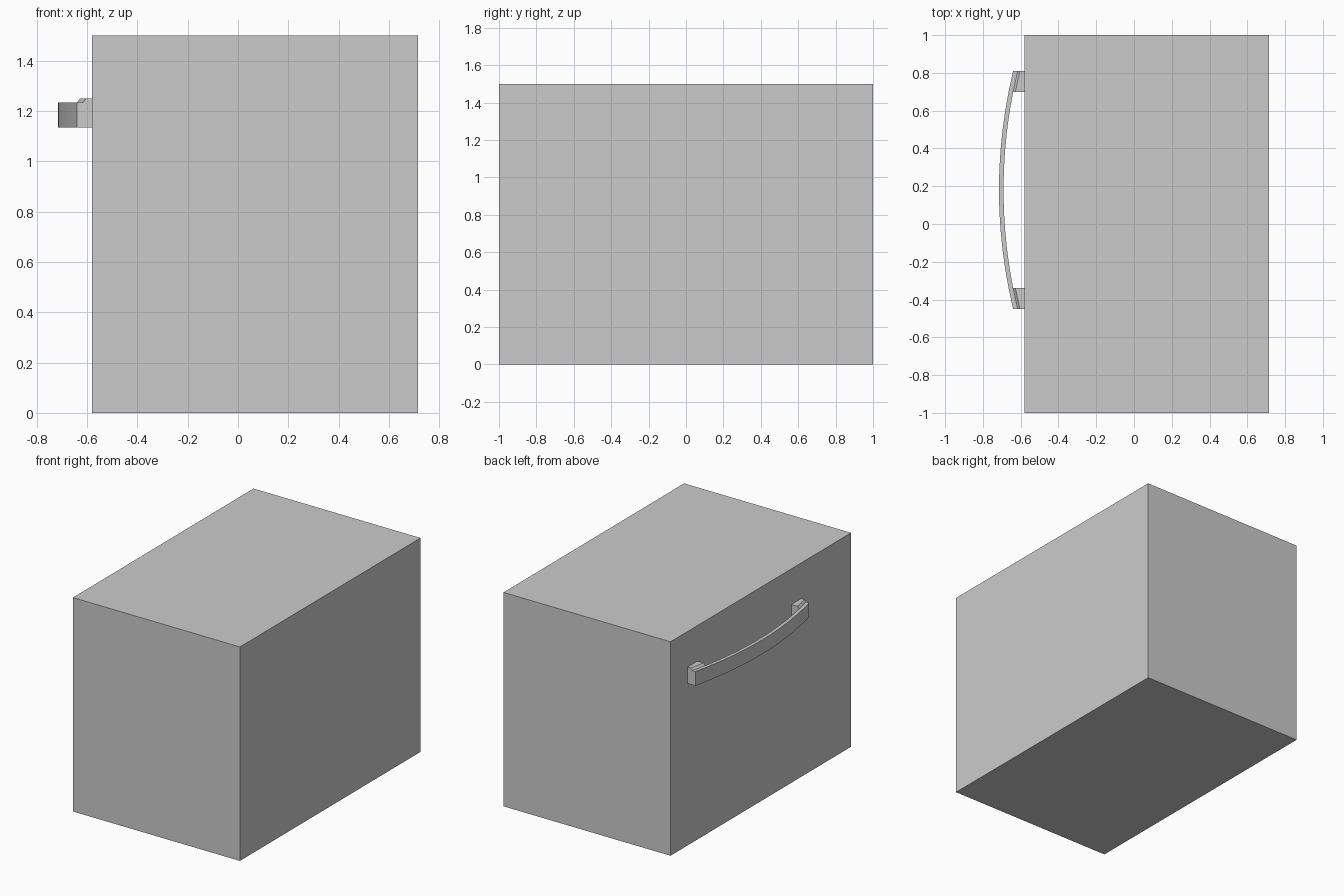
import bpy
import bmesh

cube = bpy.data.objects.get("Cube")
if cube:
    bpy.data.objects.remove(cube, do_unlink=True)

grey = bpy.data.materials.new("light_grey")
grey.use_nodes = True
colour = (0.6, 0.6, 0.6, 1)
grey.diffuse_color = colour
grey.node_tree.nodes["Principled BSDF"].inputs["Base Color"].default_value = colour


def loft(name, sections):
    """Join equal-sized point loops into a closed solid."""
    bm = bmesh.new()
    loops = [[bm.verts.new(p) for p in loop] for loop in sections]
    for a, b in zip(loops, loops[1:]):
        for i in range(len(a)):
            j = (i + 1) % len(a)
            bm.faces.new((a[i], a[j], b[j], b[i]))
    bm.faces.new(loops[0])
    bm.faces.new(loops[-1])
    bmesh.ops.recalc_face_normals(bm, faces=bm.faces)
    mesh = bpy.data.meshes.new(name)
    bm.to_mesh(mesh)
    bm.free()
    mesh.materials.append(grey)
    obj = bpy.data.objects.new(name, mesh)
    bpy.context.collection.objects.link(obj)
    return obj


def rectangle(x0, x1, y, z0, z1):
    return [(x0, y, z0), (x1, y, z0), (x1, y, z1), (x0, y, z1)]


# Plain box body
LEFT, RIGHT, HEIGHT = -0.58, 0.715, 1.5
loft("drawer_body", [rectangle(LEFT, RIGHT, y, 0, HEIGHT) for y in (-1, 1)])

# Bowed pull bar
MID, HALF, BOW, THICK = 0.18, 0.63, 0.075, 0.024
LOW, HIGH, TOP = 1.135, 1.235, 1.25
STEPS = 12


def bar_x(t):
    """Outer face of the bar, t running from -1 to 1 along it."""
    return -0.715 + BOW * t * t


bar = []
for i in range(STEPS + 1):
    t = 2 * i / STEPS - 1
    x = bar_x(t)
    bar.append(rectangle(x, x + THICK, MID + HALF * t, LOW, HIGH))
handle_bar = loft("handle_bar", bar)

# Mounting posts with a chamfered outer top edge, following the bar's slant
for name, side in (("front_handle_post", -1), ("back_handle_post", 1)):
    sections = []
    for reach in (0.825, 1):
        x = bar_x(reach) + THICK
        y = MID + side * HALF * reach
        sections.append([(x, y, LOW), (LEFT, y, LOW), (LEFT, y, TOP),
                         (x + 0.012, y, TOP), (x, y, HIGH)])
    loft(name, sections)

# Smooth the bow while keeping its edges sharp
bpy.ops.object.select_all(action="DESELECT")
handle_bar.select_set(True)
bpy.context.view_layer.objects.active = handle_bar
bpy.ops.object.shade_smooth_by_angle()
